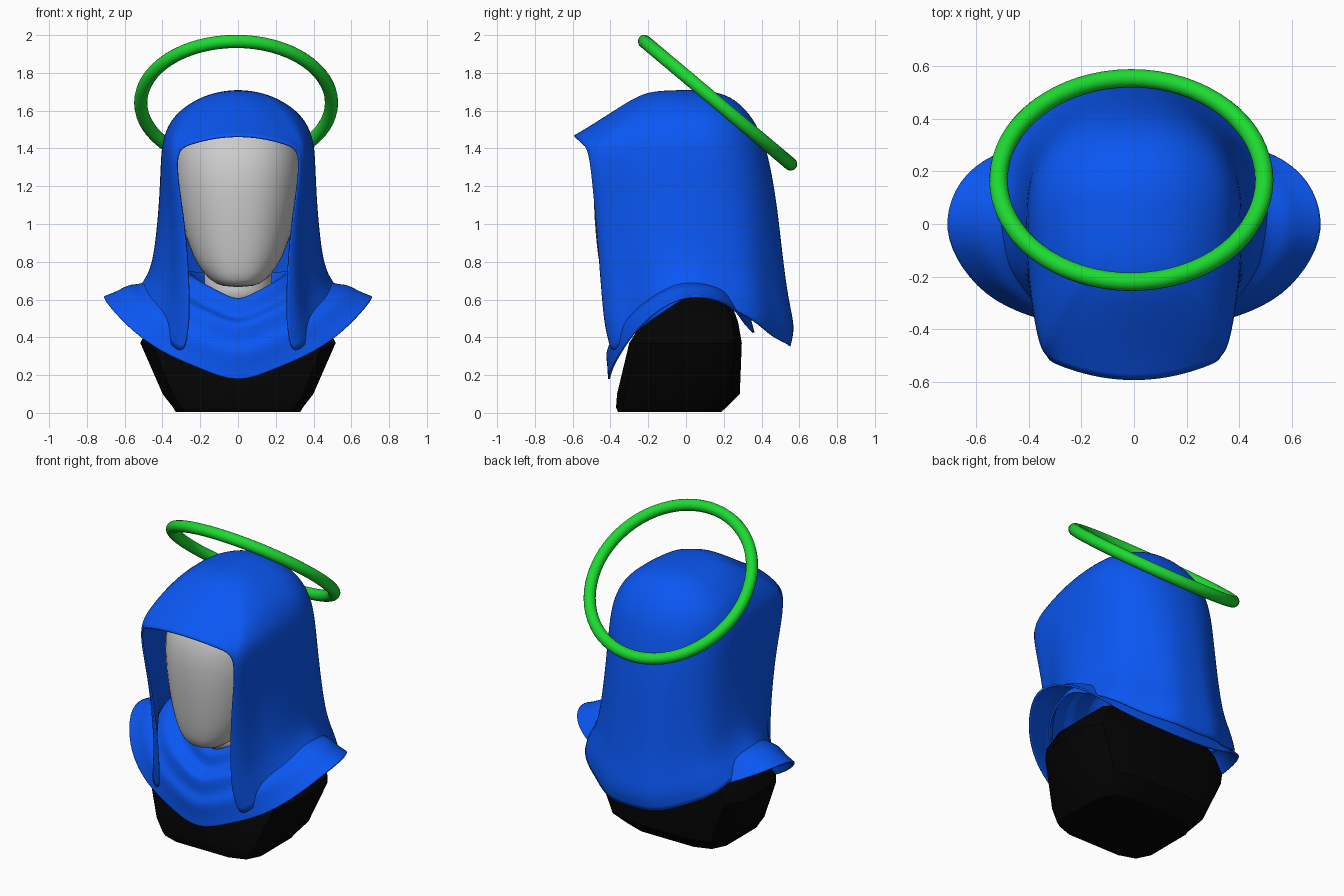
import bpy, bmesh, math
from math import sin, cos, pi

if "Cube" in bpy.data.objects:
    bpy.data.objects.remove(bpy.data.objects["Cube"])


def material(name, col):
    m = bpy.data.materials.new(name)
    m.diffuse_color = (*col, 1)
    m.use_nodes = True
    m.node_tree.nodes["Principled BSDF"].inputs["Base Color"].default_value = m.diffuse_color
    return m


BLUE = material("blue_cloth", (0.003, 0.095, 0.9))
GREEN = material("green", (0.012, 0.7, 0.03))
BLACK = material("black", (0.001, 0.001, 0.001))


def finish(bm, name, mat=None, subsurf=0, mirror=False, thick=0, smooth=True):
    bmesh.ops.recalc_face_normals(bm, faces=bm.faces)
    me = bpy.data.meshes.new(name)
    bm.to_mesh(me)
    bm.free()
    ob = bpy.data.objects.new(name, me)
    bpy.context.collection.objects.link(ob)
    if mat:
        me.materials.append(mat)
    for p in me.polygons:
        p.use_smooth = smooth
    if mirror:
        m = ob.modifiers.new("mirror", 'MIRROR')
        m.use_clip = True
        m.merge_threshold = 0.002
    if subsurf:
        s = ob.modifiers.new("subsurf", 'SUBSURF')
        s.levels = s.render_levels = subsurf
    if thick:
        s = ob.modifiers.new("thickness", 'SOLIDIFY')
        s.thickness = thick
        s.offset = -1
    return ob


def loft(name, rings, seg, n, **kw):
    """Closed superellipse rings: (z, half width, y front, y back)."""
    bm = bmesh.new()
    power = lambda v: math.copysign(abs(v) ** (2 / n), v)
    loops = []
    for z, w, yf, yb in rings:
        c, d = (yf + yb) / 2, (yb - yf) / 2
        loops.append([bm.verts.new((w * power(cos(a)), c + d * power(sin(a)), z))
                      for a in [2 * pi * (i + .5) / seg for i in range(seg)]])
    for a, b in zip(loops, loops[1:]):
        for i in range(seg):
            j = (i + 1) % seg
            bm.faces.new((a[i], a[j], b[j], b[i]))
    bm.faces.new(loops[0])
    bm.faces.new(loops[-1])
    return finish(bm, name, **kw)


def sheet(name, rows, keep=lambda r, c: True, pole=None, **kw):
    """Half a cloth sheet on x >= 0 from rows of points, mirrored to the other side."""
    bm = bmesh.new()
    g = [[bm.verts.new(p) for p in row] for row in rows]
    for r in range(len(g) - 1):
        for c in range(len(g[0]) - 1):
            if keep(r, c):
                bm.faces.new((g[r][c], g[r][c + 1], g[r + 1][c + 1], g[r + 1][c]))
    if pole:
        p = bm.verts.new(pole)
        for c in range(len(g[0]) - 1):
            bm.faces.new((p, g[0][c], g[0][c + 1]))
    bmesh.ops.delete(bm, geom=[v for v in bm.verts if not v.link_faces], context='VERTS')
    return finish(bm, name, mirror=True, **kw)


# Head with a smooth blank face
loft("head", [(.665, .08, -.40, -.20), (.70, .15, -.44, -.10), (.78, .215, -.46, .04),
              (.88, .262, -.475, .16), (1.02, .305, -.488, .27), (1.2, .34, -.496, .35),
              (1.38, .345, -.475, .36), (1.52, .29, -.36, .29), (1.62, .17, -.20, .17),
              (1.65, .07, -.08, .08)], 24, 2.3, subsurf=1)

# Neck
loft("neck", [(.58, .18, -.2, .15), (.65, .18, -.2, .16), (.95, .18, -.2, .18)], 24, 2)

# Angular bust
loft("bust", [(.005, .335, -.365, .19), (.03, .35, -.375, .22), (.10, .405, -.37, .29),
              (.37, .525, -.305, .30), (.48, .47, -.235, .28), (.56, .38, -.12, .25),
              (.62, .25, -.06, .20), (.65, .16, -.03, .15)], 12, 4.5, mat=BLACK)
bpy.context.view_layer.objects.active = bpy.data.objects["bust"]
bpy.data.objects["bust"].select_set(True)
bpy.ops.object.shade_smooth_by_angle(angle=math.radians(35))

# Collar cape: V-shaped neck loop blended out to a winged hem
HEM = [(0, -.42, .15), (.2, -.40, .235), (.4, -.355, .315), (.57, -.275, .44), (.685, -.13, .57),
       (.725, .01, .63), (.67, .17, .61), (.54, .27, .55), (.38, .31, .48), (.2, .35, .44), (0, .37, .42)]


def collar_row(t):
    row = []
    for i, o in enumerate(HEM):
        a = pi * i / (len(HEM) - 1)
        front = max(0, cos(a))
        x = .25 * sin(a)
        vee = max(0, 1 - x / .25) if a < pi / 2 else 0
        p = (x, .01 - .25 * cos(a), .74 - .02 * front - .12 * vee)
        if t < 0:                                   # tucked-in neck edge
            row.append((p[0] * .8, p[1] * .8, p[2] - .07))
            continue
        x, y, z = [u + (v - u) * t for u, v in zip(p, o)]
        y -= .07 * sin(pi * t) * front
        fold = .022 * sin(6 * pi * t) * (1 - t)
        row.append((x, y - fold * front, z + .025 * sin(pi * t) + fold))
    return row


sheet("collar", [collar_row(t) for t in [-1] + [i / 14 for i in range(15)]],
      mat=BLUE, subsurf=2, thick=.01)

# Veil: rows of (front y,z | edge x,y,z | side x,z | back y,z)
VEIL = [(-.12, 1.707, .06, -.11, 1.705, .10, 1.70, .16, 1.70),
        (-.23, 1.695, .14, -.20, 1.68, .225, 1.66, .26, 1.665),
        (-.36, 1.615, .23, -.33, 1.58, .345, 1.575, .36, 1.56),
        (-.50, 1.525, .30, -.44, 1.48, .40, 1.46, .42, 1.43),
        (-.595, 1.47, .34, -.515, 1.395, .41, 1.34, .46, 1.25),
        (-.59, 1.2, .315, -.492, 1.18, .415, 1.17, .485, 1.08),
        (-.59, 1.0, .275, -.47, .93, .43, .98, .51, .85),
        (-.59, .8, .257, -.445, .6, .455, .79, .54, .6),
        (-.59, .7, .262, -.43, .45, .505, .71, .578, .45),
        (-.59, .6, .285, -.395, .32, .55, .65, .55, .35)]
NF, NS, NB, YS = 4, 6, 8, .05


def veil_row(k, row):
    yf, zf, xe, ye, ze, xs, zs, yb, zb = row
    pts = []
    for i in range(NF):                             # brow to edge
        t = i / NF
        pts.append((xe * t, yf + (ye - yf) * t * t, zf + (ze - zf) * t * t))
    for i in range(NS):                             # edge to side
        a = pi / 2 * i / NS
        q = 1 - cos(a)
        pts.append((xe + (xs - xe) * sin(a), ye + (YS - ye) * q, ze + (zs - ze) * q ** .85))
    for i in range(NB + 1):                         # side to back
        a = pi / 2 * i / NB
        s = sin(a)
        pts.append((xs * cos(a) ** .92 if i < NB else 0, YS + (yb - YS) * s ** .92,
                    zs + (zb - zs) * s ** 1.15))
    hang = max(0, k - 4)                            # soft hanging folds
    out = []
    for i, (x, y, z) in enumerate(pts):
        f = 1 + .006 * hang * sin((i - NF) * pi / 2) if NF + 3 < i < len(pts) - 1 else 1
        if NF < i <= NF + 3:                        # narrow front lappets
            x -= .009 * hang * (i - NF) / 2
        out.append((x * f, y * f, z))
    return out


sheet("veil", [veil_row(k, r) for k, r in enumerate(VEIL)],
      keep=lambda r, c: r < 4 or c >= NF, pole=(0, .03, 1.71),
      mat=BLUE, subsurf=2, thick=.01)

# Tilted ring above the head
bpy.ops.mesh.primitive_torus_add(major_radius=.505, minor_radius=.035, major_segments=64,
                                 minor_segments=16, location=(-.01, .167, 1.642),
                                 rotation=(math.radians(-40), 0, 0))
ring = bpy.context.object
ring.name = "halo_ring"
ring.data.materials.append(GREEN)
bpy.ops.object.shade_smooth()
